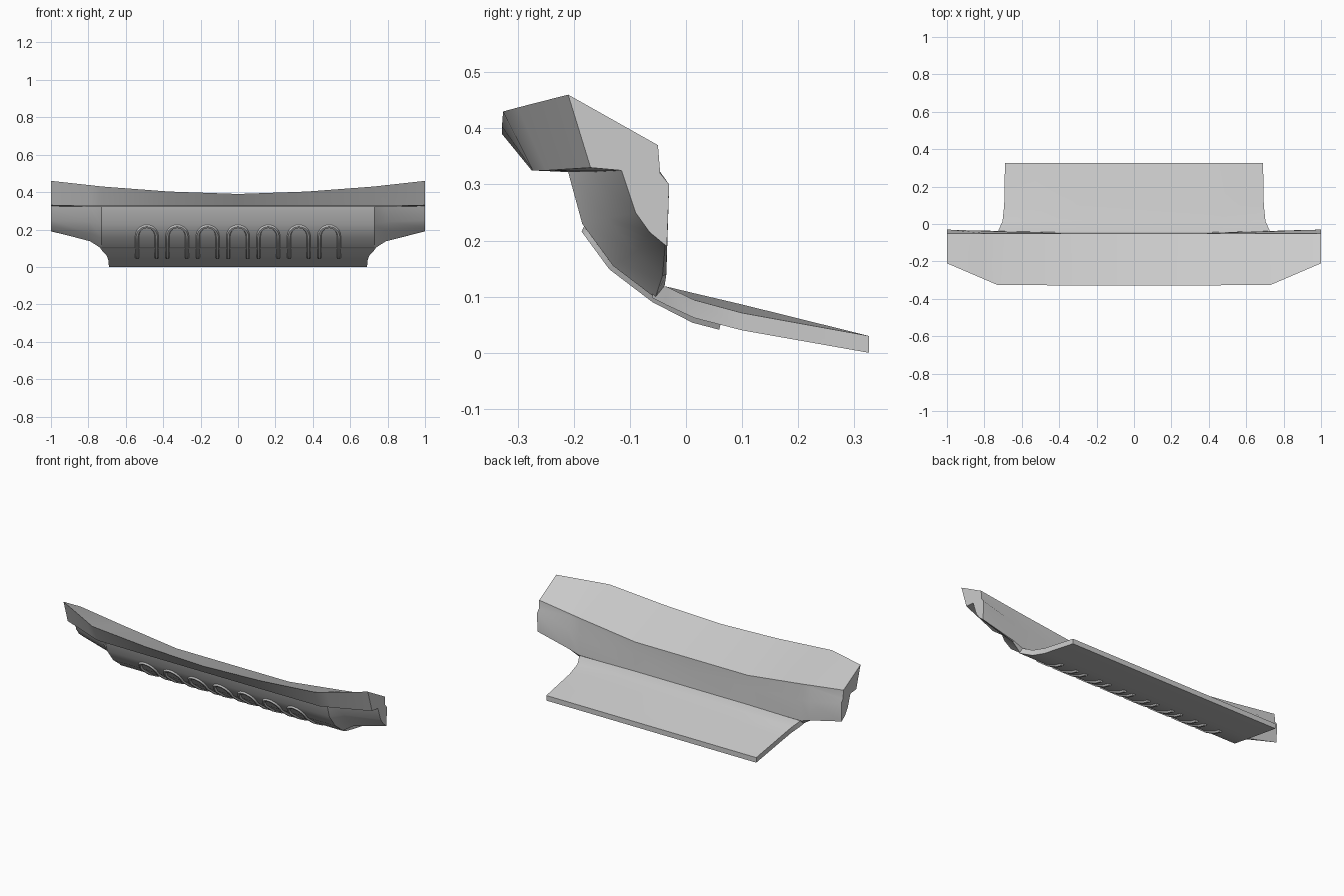
import bpy, bmesh, math

if "Cube" in bpy.data.objects:
    bpy.data.objects.remove(bpy.data.objects["Cube"])


def finish(ob, angle=28):
    bpy.ops.object.select_all(action='DESELECT')
    ob.select_set(True)
    bpy.context.view_layer.objects.active = ob
    bpy.ops.object.shade_smooth_by_angle(angle=math.radians(angle))


def loft(name, sections):
    """Skin closed rings of equal length and cap both ends."""
    bm = bmesh.new()
    rings = [[bm.verts.new(p) for p in s] for s in sections]
    n = len(rings[0])
    for a, b in zip(rings, rings[1:]):
        for i in range(n):
            j = (i + 1) % n
            bm.faces.new((a[i], a[j], b[j], b[i]))
    bm.faces.new(rings[0])
    bm.faces.new(rings[-1])
    bmesh.ops.recalc_face_normals(bm, faces=bm.faces)
    me = bpy.data.meshes.new(name)
    bm.to_mesh(me)
    bm.free()
    ob = bpy.data.objects.new(name, me)
    bpy.context.collection.objects.link(ob)
    finish(ob)
    return ob


def mirrored(half):
    """Stations from the centre outwards -> full symmetric list."""
    return [(-x, s) for x, s in reversed(half) if x > 0] + half


# Bumper body: (y, z) sections, front lip -> curved face -> rear wall
mid_face = [(-.21, .322), (-.185, .23), (-.13, .155), (-.055, .098)]
half = [
    (0.0, [(-.328, .39), (-.275, .325)] + mid_face +
     [(-.045, .115), (-.05, .22), (-.05, .275), (-.05, .29)]),
    (.37, [(-.328, .403), (-.275, .325)] + mid_face +
     [(-.045, .115), (-.05, .22), (-.05, .275), (-.05, .29)]),
    (.73, [(-.326, .43), (-.273, .325)] + mid_face +
     [(-.038, .12), (-.04, .24), (-.05, .32), (-.05, .334)]),
    (.79, [(-.30, .437), (-.249, .325), (-.17, .322), (-.14, .24), (-.09, .18),
           (-.042, .137), (-.035, .14), (-.037, .25), (-.05, .328), (-.05, .342)]),
    (1.0, [(-.21, .46), (-.17, .33), (-.115, .325), (-.09, .25), (-.065, .215),
           (-.037, .192), (-.034, .19), (-.03, .30), (-.046, .32), (-.05, .37)]),
]
loft("bumper_body", [[(x, y, z) for y, z in s] for x, s in mirrored(half)])

# Skid plate: (y, half width, bottom z, top z at edge, top z at centre)
plate = [
    (-.06, .735, .098, .12, .12),
    (-.035, .725, .085, .118, .118),
    (.015, .703, .062, .094, .106),
    (.10, .694, .04, .071, .086),
    (.326, .69, .0, .03, .03),
]
loft("skid_plate", [[(-w, y, b), (-w, y, e), (-.4, y, c), (.4, y, c), (w, y, e), (w, y, b)]
                    for y, w, b, e, c in plate])

# Arched ribs following the curved face
outline = [(-.21, .322), (-.185, .23), (-.13, .155), (-.055, .098), (.015, .062), (.10, .04)]


def face_y(z):
    for (y0, z0), (y1, z1) in zip(outline, outline[1:]):
        if z1 <= z <= z0:
            return y0 + (y1 - y0) * (z0 - z) / (z0 - z1)
    return outline[-1][0]


def arch_path(cx):
    r, top = .052, .165
    left = [(-r, z) for z in (.05, .062, .08, .098, .125, .155)]
    arc = [(-r * math.cos(math.pi * i / 10), top + r * math.sin(math.pi * i / 10))
           for i in range(11)]
    right = [(-x, z) for x, z in reversed(left)]
    return [(cx + x, face_y(z), z) for x, z in left + arc + right]


for k in range(-3, 4):
    cu = bpy.data.curves.new("arch_rib", 'CURVE')
    cu.dimensions = '3D'
    cu.bevel_depth = .0105
    cu.bevel_resolution = 1
    cu.use_fill_caps = True
    pts = arch_path(k * .1625)
    sp = cu.splines.new('POLY')
    sp.points.add(len(pts) - 1)
    for p, co in zip(sp.points, pts):
        p.co = (*co, 1)
    ob = bpy.data.objects.new("arch_rib", cu)
    bpy.context.collection.objects.link(ob)
    bpy.ops.object.select_all(action='DESELECT')
    ob.select_set(True)
    bpy.context.view_layer.objects.active = ob
    bpy.ops.object.convert(target='MESH')
    finish(bpy.context.view_layer.objects.active, 50)
